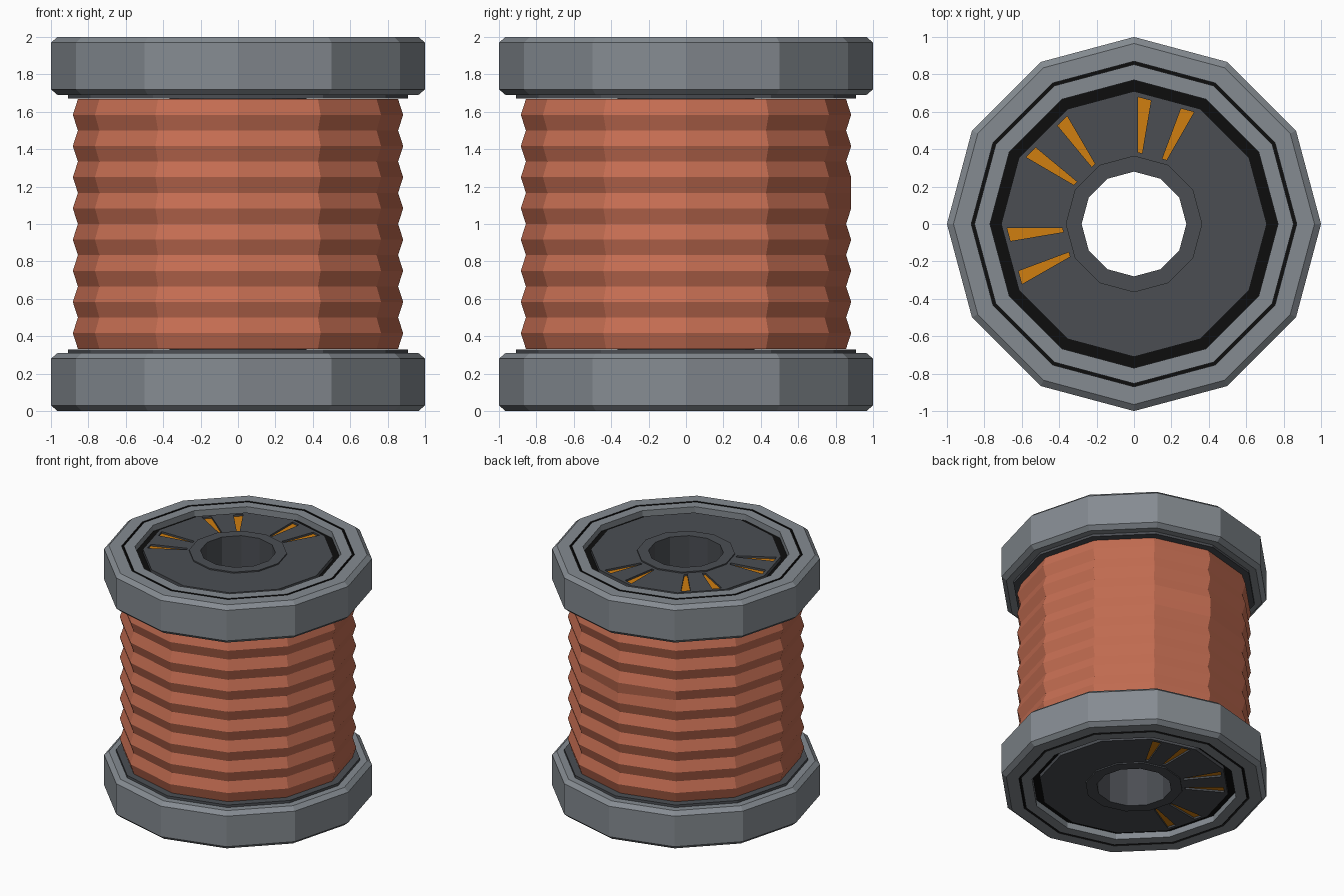
import bpy, bmesh, math

if "Cube" in bpy.data.objects:
    bpy.data.objects.remove(bpy.data.objects["Cube"], do_unlink=True)

SIDES = 12
HEIGHT = 2.0


def material(name, r, g, b):
    m = bpy.data.materials.new(name)
    m.use_nodes = True
    m.diffuse_color = (r, g, b, 1)
    bsdf = next(n for n in m.node_tree.nodes if n.type == 'BSDF_PRINCIPLED')
    bsdf.inputs["Base Color"].default_value = (r, g, b, 1)
    bsdf.inputs["Roughness"].default_value = 0.6
    return m


steel = material("steel grey", 0.235, 0.26, 0.285)
dark = material("dark grey", 0.07, 0.076, 0.086)
black = material("black", 0.004, 0.004, 0.004)
copper = material("copper", 0.56, 0.155, 0.085)
orange = material("orange", 0.63, 0.21, 0.005)


def finish(bm, name, mats):
    bmesh.ops.recalc_face_normals(bm, faces=bm.faces[:])
    mesh = bpy.data.meshes.new(name)
    bm.to_mesh(mesh)
    bm.free()
    for m in mats:
        mesh.materials.append(m)
    ob = bpy.data.objects.new(name, mesh)
    bpy.context.collection.objects.link(ob)
    return ob


def lathe(name, profile, mats, accent=(), flip=False):
    """Revolve a closed (radius, z) profile; accent segments use the second material."""
    bm = bmesh.new()
    rings = []
    for i in range(SIDES):
        a = math.tau * i / SIDES
        rings.append([bm.verts.new((r * math.cos(a), r * math.sin(a), HEIGHT - z if flip else z))
                      for r, z in profile])
    n = len(profile)
    for i in range(SIDES):
        p, q = rings[i], rings[(i + 1) % SIDES]
        for j in range(n):
            k = (j + 1) % n
            face = bm.faces.new((p[j], q[j], q[k], p[k]))
            face.material_index = 1 if j in accent else 0
    return finish(bm, name, mats)


def box_profile(r0, r1, z0, z1):
    return [(r0, z0), (r0, z1), (r1, z1), (r1, z0)]


def slot_prisms(name, z0, z1, mat, flip):
    """Three mirrored pairs of tapering slots, each pair centred on one side."""
    bm = bmesh.new()
    trapezoid = [(0.376, 0.056), (0.376, 0.08), (0.661, 0.155), (0.661, 0.083)]
    for degrees in (75, 135, 195):
        a = math.radians(degrees)
        for s in (-1, 1):
            loops = []
            for z in (z0, z1):
                z = HEIGHT - z if flip else z
                loops.append([bm.verts.new((d * math.cos(a) - s * t * math.sin(a),
                                            d * math.sin(a) + s * t * math.cos(a), z))
                              for d, t in trapezoid])
            low, high = loops
            bm.faces.new(low)
            bm.faces.new(high)
            for i in range(4):
                k = (i + 1) % 4
                bm.faces.new((low[i], low[k], high[k], high[i]))
    return finish(bm, name, [mat])


def cut(ob, cutter):
    cutter.hide_render = True
    mod = ob.modifiers.new("slots", 'BOOLEAN')
    mod.operation = 'DIFFERENCE'
    mod.solver = 'EXACT'
    mod.object = cutter
    bpy.context.view_layer.update()
    graph = bpy.context.evaluated_depsgraph_get()
    mesh = bpy.data.meshes.new_from_object(ob.evaluated_get(graph))
    ob.modifiers.clear()
    ob.data = mesh
    bpy.data.objects.remove(cutter, do_unlink=True)


# Flanges, one at each end
rim = [(0.77, 1.69), (0.77, 2), (0.853, 2), (0.853, 1.98), (0.87, 1.98), (0.87, 2),
       (0.965, 2), (1, 1.97), (1, 1.72), (0.965, 1.69)]
for end, flip in (("top", False), ("bottom", True)):
    lathe(end + "_rim", rim, [steel, black], accent=(2, 3, 4), flip=flip)
    lathe(end + "_recess_floor", box_profile(0.36, 0.78, 1.9, 1.95), [black], flip=flip)
    lathe(end + "_washer", box_profile(0.78, 0.91, 1.67, 1.695), [dark], flip=flip)
    disc = lathe(end + "_disc", box_profile(0.36, 0.71, 1.94, 1.98), [dark], flip=flip)
    cut(disc, slot_prisms(end + "_cutter", 1.963, 2.02, dark, flip))
    slot_prisms(end + "_slot_lights", 1.957, 1.965, orange, flip)

# Hollow core tube
lathe("core_tube", box_profile(0.28, 0.365, 0.01, 1.99), [dark])

# Ridged copper winding
ROWS = 16
z_low, z_high = 0.333, 1.667
step = (z_high - z_low) / ROWS
ridges = [(0.883 if k % 2 else 0.856, z_low + k * step) for k in range(ROWS + 1)]
winding = lathe("copper_winding", [(0.75, z_low)] + ridges + [(0.75, z_high)], [copper])

# One bulging corner at the back of the winding
for v in winding.data.vertices:
    if abs(v.co.x) < 0.01 and v.co.y > 0.8 and abs(v.co.z - (z_low + 10 * step)) < 0.01:
        v.co.y = 0.883
